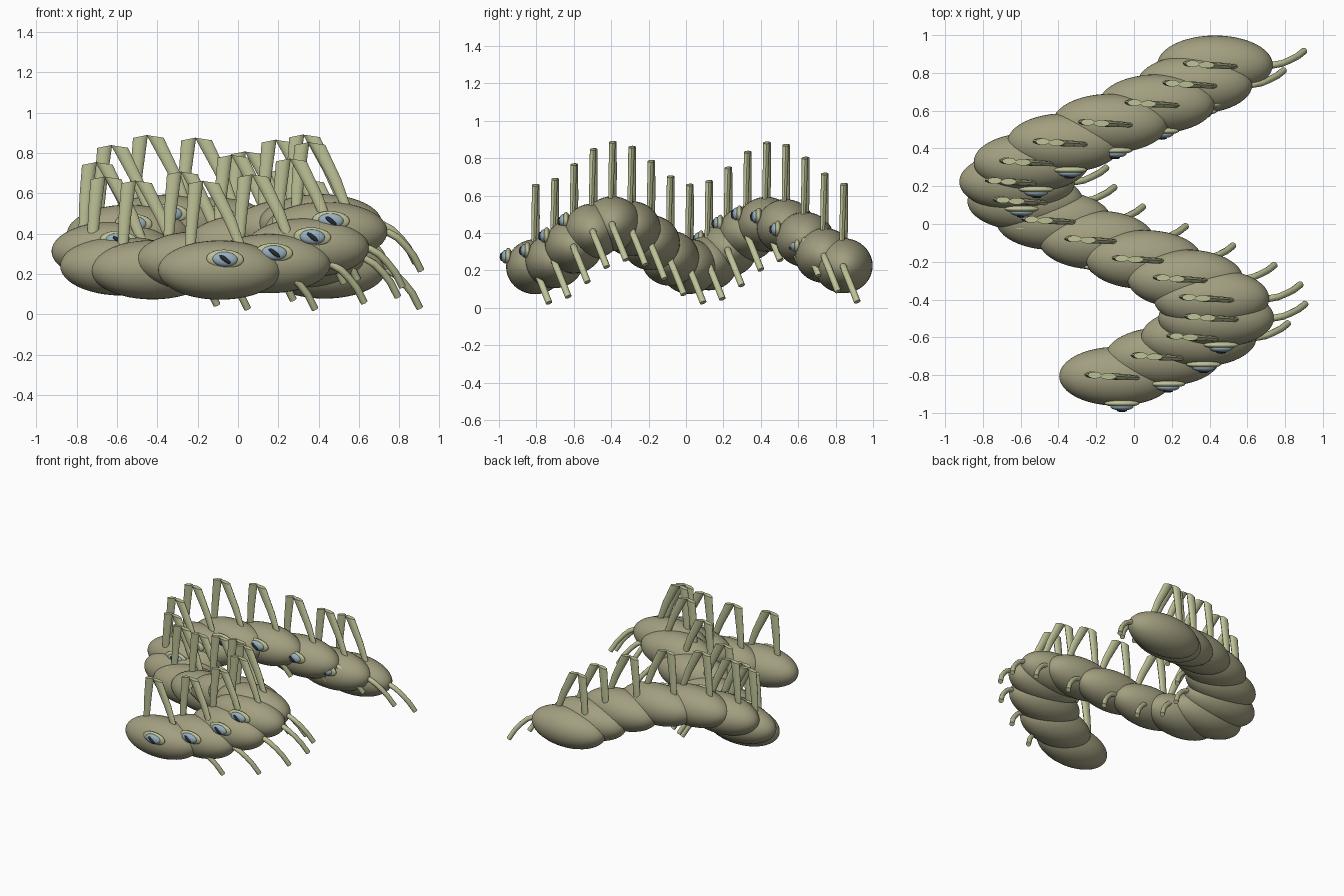
import bpy, bmesh, math
from mathutils import Vector, Matrix

if "Cube" in bpy.data.objects:
    bpy.data.objects.remove(bpy.data.objects["Cube"])


def material(name, rgb):
    m = bpy.data.materials.new(name)
    m.diffuse_color = (*rgb, 1)
    m.use_nodes = True
    m.node_tree.nodes["Principled BSDF"].inputs["Base Color"].default_value = m.diffuse_color
    return m


BODY = material("olive_body", (0.36, 0.345, 0.215))
PALE = material("pale_green", (0.52, 0.54, 0.31))
IRIS = material("blue_grey", (0.32, 0.44, 0.52))
DARK = material("dark_pupil", (0.02, 0.025, 0.035))


def finish(bm, name, mat):
    bmesh.ops.recalc_face_normals(bm, faces=bm.faces)
    me = bpy.data.meshes.new(name)
    bm.to_mesh(me)
    bm.free()
    me.materials.append(mat)
    me.shade_smooth()
    me.set_sharp_from_angle(angle=math.radians(40))
    return me


def ellipsoid(name, radii, mat, turn=0.0, seg=32, rings=18):
    """Sphere with its poles on x, stretched, then turned in the front plane."""
    bm = bmesh.new()
    bmesh.ops.create_uvsphere(bm, u_segments=seg, v_segments=rings, radius=1)
    bmesh.ops.transform(bm, verts=bm.verts, matrix=Matrix.Rotation(turn, 4, 'Y')
                        @ Matrix.Diagonal((*radii, 1)) @ Matrix.Rotation(math.pi / 2, 4, 'Y'))
    return finish(bm, name, mat)


def skin(bm, rings):
    """Join rings of points into a closed tube."""
    loops = [[bm.verts.new(p) for p in ring] for ring in rings]
    n = len(loops[0])
    for a, b in zip(loops, loops[1:]):
        for k in range(n):
            bm.faces.new((a[k], a[(k + 1) % n], b[(k + 1) % n], b[k]))
    bm.faces.new(loops[0][::-1])
    bm.faces.new(loops[-1])


def blade_ring(x, y, z, half, depth, slope, n=10):
    pts = []
    for k in range(n):
        a = 2 * math.pi * k / n
        pts.append((x + half * math.cos(a), y + depth * math.sin(a),
                    z + slope * half * math.cos(a)))
    return pts


# Back spine: two tapered flattened blades meeting at the top
bm = bmesh.new()
skin(bm, [blade_ring(-0.148, 0.008, 0.09, 0.024, 0.014, 0),
          blade_ring(-0.137, 0.008, 0.26, 0.031, 0.017, 0),
          blade_ring(-0.118, 0.006, 0.436, 0.037, 0.018, 0.2)])
skin(bm, [blade_ring(0.117, -0.010, 0.08, 0.022, 0.012, 0),
          blade_ring(0.045, -0.005, 0.26, 0.032, 0.016, 0),
          blade_ring(-0.045, 0.0, 0.436, 0.042, 0.018, -0.15)])
spine = finish(bm, "back_spine", PALE)

# Curved side leg: round tube swept along a short drooping path
path = [Vector(p) for p in ((0.25, -0.005, 0.0), (0.31, 0.0, -0.005), (0.355, 0.008, -0.03),
                            (0.395, 0.025, -0.07), (0.435, 0.045, -0.12), (0.472, 0.074, -0.193))]
rings = []
for i, p in enumerate(path):
    t = (path[min(i + 1, len(path) - 1)] - path[max(i - 1, 0)]).normalized()
    u = t.cross(Vector((0, 1, 0))).normalized()
    v = t.cross(u)
    rings.append([p + 0.018 * (u * math.cos(a) + v * math.sin(a))
                  for a in (2 * math.pi * k / 12 for k in range(12))])
bm = bmesh.new()
skin(bm, rings)
leg = finish(bm, "side_leg", PALE)

# Body segment and the three layers of an eye
parts = [
    ("body_segment", ellipsoid("body_segment", (0.306, 0.156, 0.147), BODY, seg=40, rings=24), (0, 0, 0)),
    ("eyelid", ellipsoid("eyelid", (0.092, 0.020, 0.046), PALE, 0.05), (0.026, -0.144, 0.055)),
    ("iris", ellipsoid("iris", (0.062, 0.022, 0.036), IRIS, 0.05), (0.026, -0.160, 0.054)),
    ("pupil", ellipsoid("pupil", (0.034, 0.010, 0.011), DARK, 0.65, 20, 10), (0.026, -0.180, 0.053)),
    ("back_spine", spine, (0, 0, 0)),
    ("side_leg", leg, (0, 0, 0)),
]

# Segments follow a winding, rising and falling wave
for i in range(17):
    centre = Vector((-0.09 + 0.53 * math.sin(0.478 * i),
                     -0.806 + 0.103 * i,
                     0.22 + 0.23 * math.sin(0.383 * i) ** 2))
    for name, mesh, offset in parts:
        ob = bpy.data.objects.new(f"{name}_{i + 1}", mesh)
        ob.location = centre + Vector(offset)
        bpy.context.collection.objects.link(ob)
